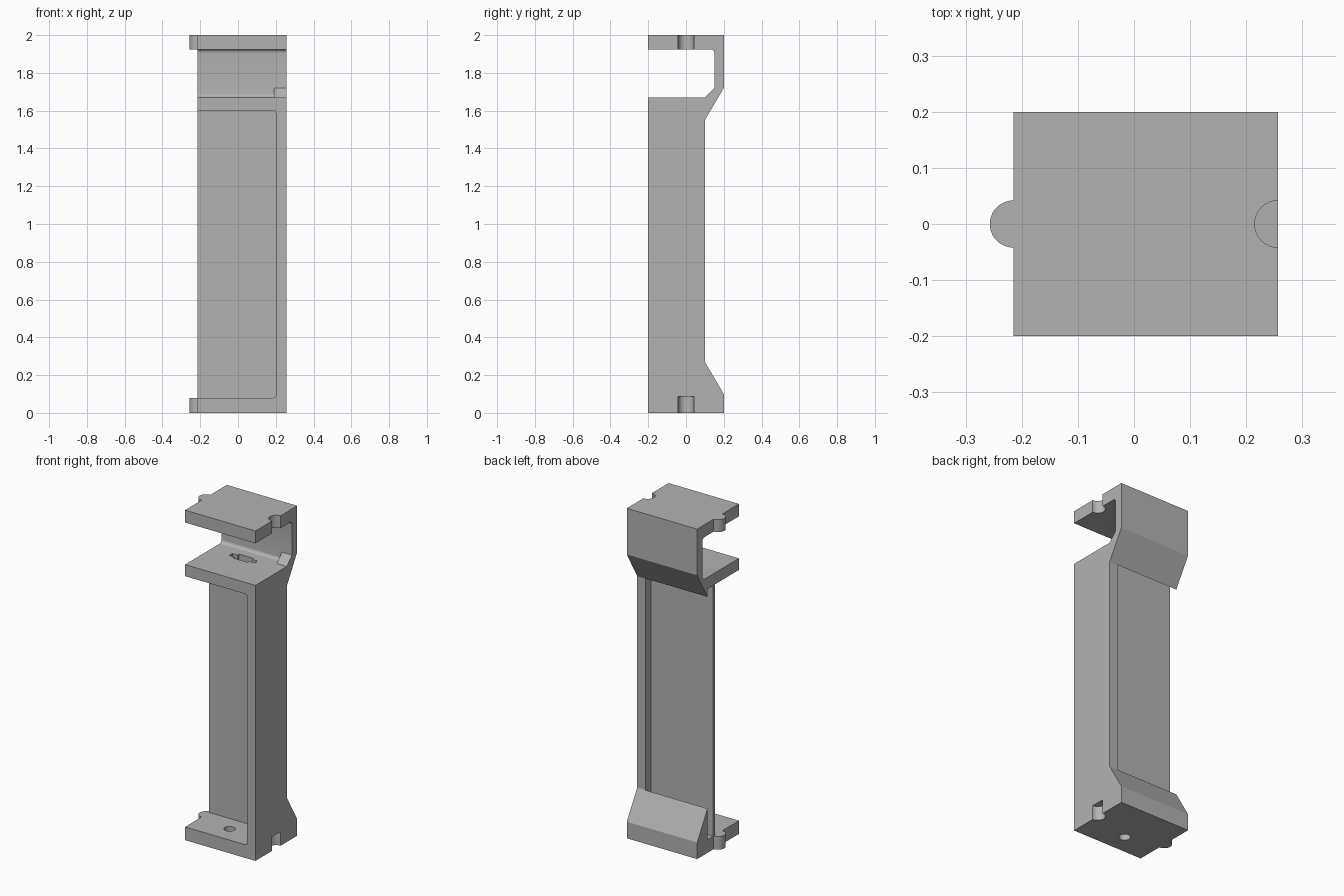
import bpy, bmesh, math
from mathutils import Vector

cube = bpy.data.objects.get("Cube")
if cube:
    bpy.data.objects.remove(cube, do_unlink=True)

grey = bpy.data.materials.new("plain grey")
grey.use_nodes = True
colour = (0.45, 0.45, 0.45, 1)
grey.diffuse_color = colour
grey.node_tree.nodes["Principled BSDF"].inputs["Base Color"].default_value = colour

RIGHT, LEFT = -0.215, 0.257      # open side and walled side
WALL = 0.2                       # inner face of the side wall
FLOOR, SHELF_LOW, SHELF_TOP, ROOF = 0.08, 1.60, 1.67, 1.925


def prism(name, points, lo, hi, axis="z"):
    """Extrude a flat outline along x (points are y, z), y (x, z) or z (x, y)."""
    place = {"x": lambda a, b, h: (h, a, b),
             "y": lambda a, b, h: (a, h, b),
             "z": lambda a, b, h: (a, b, h)}[axis]
    bm = bmesh.new()
    face = bm.faces.new([bm.verts.new(place(a, b, lo)) for a, b in points])
    grown = bmesh.ops.extrude_face_region(bm, geom=[face])["geom"]
    shift = Vector(place(0, 0, hi - lo))
    bmesh.ops.translate(bm, vec=shift, verts=[v for v in grown if isinstance(v, bmesh.types.BMVert)])
    bmesh.ops.recalc_face_normals(bm, faces=bm.faces)
    mesh = bpy.data.meshes.new(name)
    bm.to_mesh(mesh)
    bm.free()
    mesh.materials.append(grey)
    obj = bpy.data.objects.new(name, mesh)
    bpy.context.collection.objects.link(obj)
    return obj


def arc(cx, cy, r, start, end, steps):
    """Points on a circular arc, angles in degrees."""
    angles = [math.radians(start + (end - start) * i / steps) for i in range(steps + 1)]
    return [(cx + r * math.cos(t), cy + r * math.sin(t)) for t in angles]


def circle(cx, cy, r, steps=32):
    return arc(cx, cy, r, 0, 360, steps)[:-1]


def rect(x0, x1, y0, y1):
    return [(x0, y0), (x1, y0), (x1, y1), (x0, y1)]


def cut(body, cutter):
    cutter.hide_render = True
    mod = body.modifiers.new("cut", "BOOLEAN")
    mod.operation = "DIFFERENCE"
    mod.solver = "EXACT"
    mod.object = cutter
    bpy.context.view_layer.objects.active = body
    bpy.ops.object.modifier_apply(modifier=mod.name)
    bpy.data.objects.remove(cutter, do_unlink=True)


def smooth(obj):
    bpy.ops.object.select_all(action="DESELECT")
    obj.select_set(True)
    bpy.context.view_layer.objects.active = obj
    bpy.ops.object.shade_smooth_by_angle(angle=math.radians(30))


# Body: side outline with the flared ends and the open bay under the roof
R = 0.02
outline = [(-0.2, 0), (0.2, 0), (0.2, 0.1), (0.1, 0.27), (0.1, 1.55), (0.2, 1.72),
           (0.2, 2), (-0.2, 2), (-0.2, ROOF)]
outline += arc(0.15 - R, ROOF - R, R, 90, 0, 6)
outline += arc(0.15 - R, SHELF_TOP + R, R, 0, -90, 6)
outline += [(-0.2, SHELF_TOP)]
body = prism("holder_body", outline, RIGHT, LEFT, "x")

# Front and rear recesses, leaving a thin panel between them
F = 0.012
recess = [(-0.4, FLOOR)] + arc(WALL - F, FLOOR + F, F, -90, 0, 5)
recess += arc(WALL - F, SHELF_LOW - F, F, 0, 90, 5) + [(-0.4, SHELF_LOW)]
cut(body, prism("front_recess", recess, -0.4, 0.03, "y"))
cut(body, prism("rear_recess", recess, 0.048, 0.101, "y"))

# Alignment notches on the walled side
cut(body, prism("lower_notch", circle(LEFT, 0, 0.042), -0.1, 0.086))
cut(body, prism("upper_notch", circle(LEFT, 0, 0.042), 1.85, 2.1))

# Round hole in the floor
cut(body, prism("floor_hole", circle(0, -0.08, 0.032), -0.1, 0.12))

# Connector slot in the shelf: wide middle with narrow ends
slot = [(-0.085, 0.037), (-0.05, 0.037), (-0.05, 0.022), (0.05, 0.022), (0.05, 0.037), (0.085, 0.037),
        (0.085, 0.067), (0.05, 0.067), (0.05, 0.082), (-0.05, 0.082), (-0.05, 0.067), (-0.085, 0.067)]
cut(body, prism("shelf_slot", slot, 1.625, 1.75))
smooth(body)

# Half-round alignment pegs on the open side
for name, lo, hi in (("lower_peg", 0, FLOOR), ("upper_peg", ROOF, 2)):
    smooth(prism(name, arc(RIGHT, 0, 0.042, 90, 270, 20), lo, hi))

# Small corner gusset between the shelf and the back wall
prism("shelf_gusset", [(0.1, SHELF_TOP), (0.15, SHELF_TOP), (0.15, 1.72)], 0.19, LEFT, "x")
